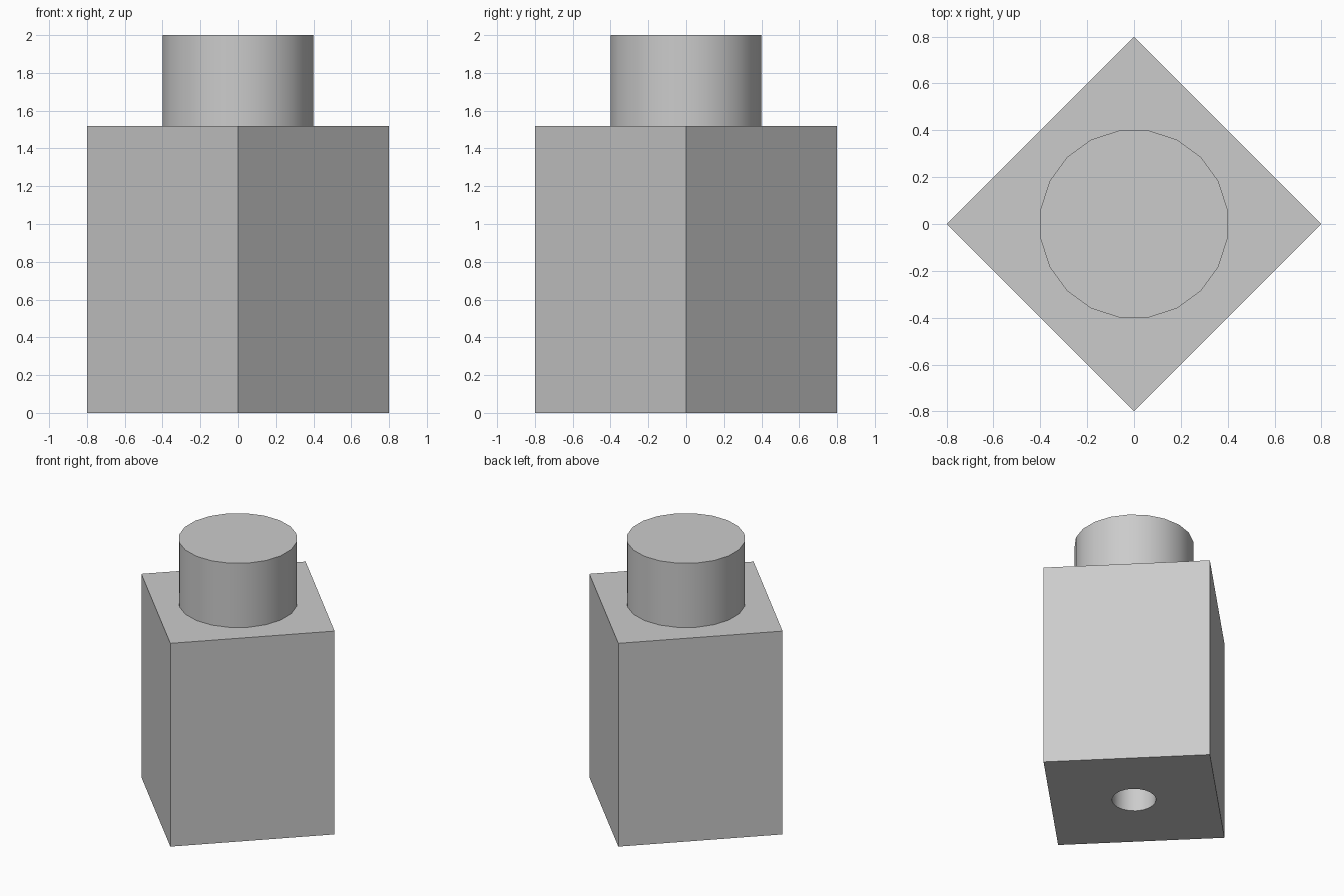
import bpy
import math

cube = bpy.data.objects.get("Cube")
if cube:
    bpy.data.objects.remove(cube, do_unlink=True)

BODY_HEIGHT, BODY_RADIUS = 1.52, 0.8
STUD_RADIUS, HOLE_RADIUS, HOLE_DEPTH = 0.404, 0.15, 0.48

grey = bpy.data.materials.new("plain_grey")
grey.use_nodes = True
colour = (0.6, 0.6, 0.6, 1)
grey.diffuse_color = colour
grey.node_tree.nodes["Principled BSDF"].inputs["Base Color"].default_value = colour


def prism(name, sides, radius, bottom, top, turn):
    """Upright prism with its first corner turned by the given angle."""
    bpy.ops.mesh.primitive_cylinder_add(
        vertices=sides, radius=radius, depth=top - bottom,
        location=(0, 0, (bottom + top) / 2), rotation=(0, 0, math.radians(turn)))
    part = bpy.context.object
    part.name = name
    part.data.materials.append(grey)
    return part


# Square block standing with a corner to the front
body = prism("body", 4, BODY_RADIUS, 0, BODY_HEIGHT, 0)

# Round blind socket in the underside
cutter = prism("socket_cutter", 20, HOLE_RADIUS, -0.1, HOLE_DEPTH, 9)
cut = body.modifiers.new("socket", "BOOLEAN")
cut.operation = "DIFFERENCE"
cut.solver = "EXACT"
cut.object = cutter
bpy.context.view_layer.objects.active = body
bpy.ops.object.modifier_apply(modifier=cut.name)
bpy.data.objects.remove(cutter, do_unlink=True)

# Round stud on top
stud = prism("stud", 20, STUD_RADIUS, BODY_HEIGHT, 2, 9)

# Smooth round walls, crisp edges
for part in (body, stud):
    bpy.ops.object.select_all(action="DESELECT")
    part.select_set(True)
    bpy.context.view_layer.objects.active = part
    bpy.ops.object.shade_smooth_by_angle(angle=math.radians(30))
